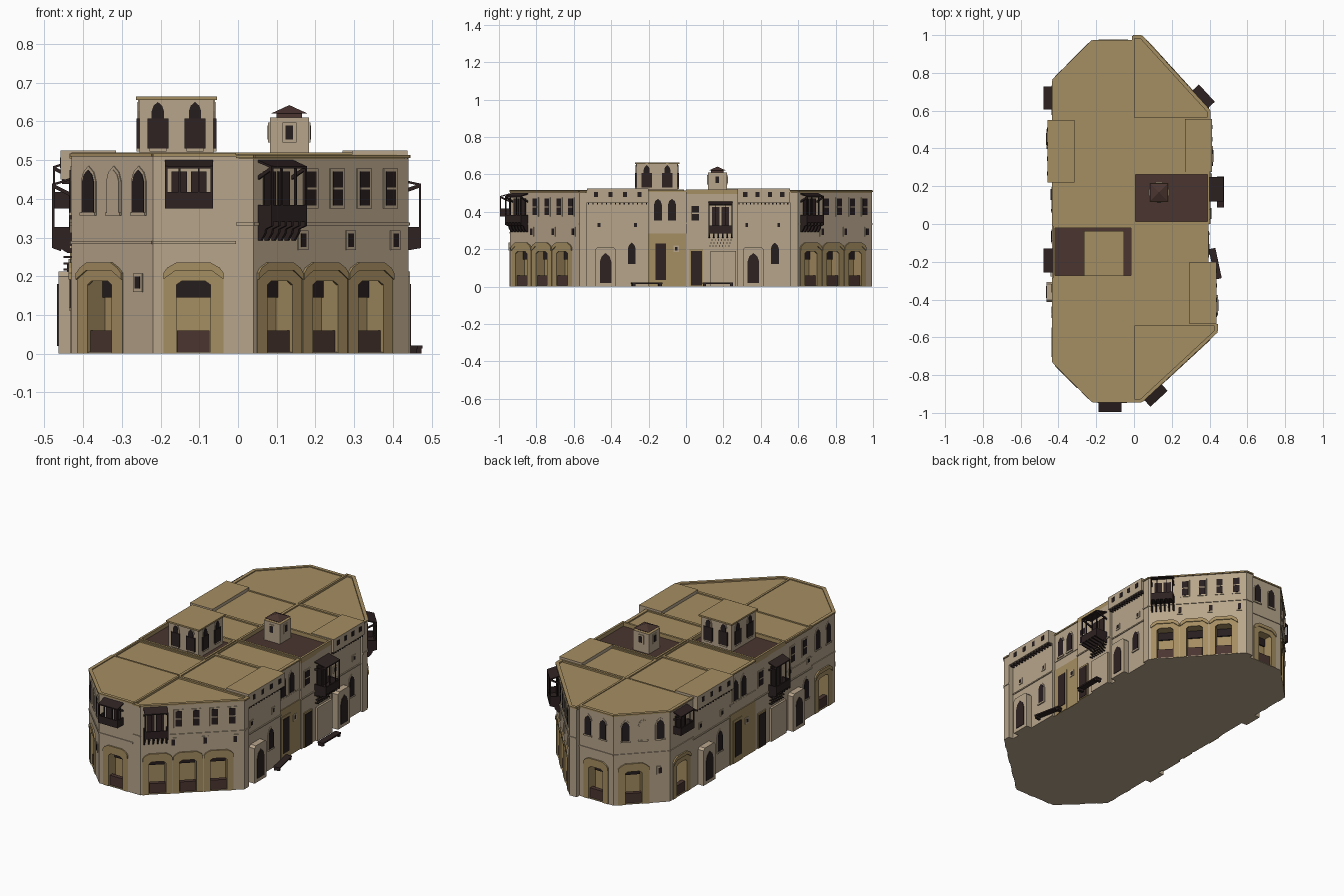
import bpy, bmesh, math
from mathutils import Matrix, Vector

if "Cube" in bpy.data.objects:
    bpy.data.objects.remove(bpy.data.objects["Cube"])

def srgb(r, g, b):
    return tuple(((c / 255 + 0.055) / 1.055) ** 2.4 for c in (r, g, b)) + (1,)

COL = {"wall_plaster": srgb(183, 165, 139), "ochre_plaster": srgb(165, 141, 97),
       "dark_wood": srgb(46, 34, 34), "brown_wood": srgb(74, 53, 48), "black_pane": srgb(38, 29, 31)}
MAT = {}
for n, c in COL.items():
    MAT[n] = bpy.data.materials.new(n)
    MAT[n].diffuse_color = c

# every repeated part type is collected in one mesh: part name -> colour
PART = {"cornice": "ochre_plaster", "wall_band": "wall_plaster", "shop_arch": "ochre_plaster",
        "shop_hood": "ochre_plaster", "shop_counter": "brown_wood", "shop_shadow": "black_pane",
        "window_frame": "wall_plaster", "window_pane": "black_pane", "roof_rim": "ochre_plaster",
        "window_shutter": "dark_wood", "balcony": "dark_wood", "balcony_canopy": "dark_wood",
        "portal": "wall_plaster", "door": "dark_wood", "ochre_front": "ochre_plaster",
        "overhang_corbel": "dark_wood", "bench": "dark_wood", "tower_roof": "ochre_plaster",
        "turret_roof": "brown_wood", "terrace_floor": "brown_wood", "blind_window": "wall_plaster",
        "overhang_wall": "wall_plaster"}
MESH = {}
I4 = Matrix.Identity(4)

def solid(part, M, pts, vec):
    """Extrude the polygon pts along vec, placed by M."""
    if part not in MESH:
        MESH[part] = bmesh.new()
    bm, v = MESH[part], Vector(vec)
    a = [bm.verts.new(M @ Vector(p)) for p in pts]
    b = [bm.verts.new(M @ (Vector(p) + v)) for p in pts]
    bm.faces.new(a)
    bm.faces.new(b[::-1])
    for i in range(len(a)):
        j = (i + 1) % len(a)
        bm.faces.new((a[i], b[i], b[j], a[j]))

def box(part, M, u0, u1, d0, d1, z0, z1):
    solid(part, M, [(u0, d0, z0), (u1, d0, z0), (u1, d1, z0), (u0, d1, z0)], (0, 0, z1 - z0))

def plate(part, M, prof, d0, d1):
    solid(part, M, [(u, d0, z) for u, z in prof], (0, d1 - d0, 0))

def frame(p0, p1):
    """Facade axes: u to the right seen from outside, d outward, z up."""
    u = (Vector(p1) - Vector(p0)).normalized()
    return Matrix(((u.x, u.y, 0, p0[0]), (u.y, -u.x, 0, p0[1]), (0, 0, 1, 0), (0, 0, 0, 1))), (Vector(p1) - Vector(p0)).length

def ogive(u, w, z0, z1):
    h, s = w / 2, z1 - w * 0.75
    m = s + 0.6 * (z1 - s)
    return [(u - h, z0), (u + h, z0), (u + h, s), (u + .7 * h, m), (u, z1), (u - .7 * h, m), (u - h, s)]

def pointed(M, u, w, z0, z1, part="window_pane"):
    plate("window_frame", M, ogive(u, w + .012, z0 - .004, z1 + .01), -.002, .003)
    plate(part, M, ogive(u, w, z0, z1), 0, .005)
    box("window_frame", M, u - w / 2 - .006, u + w / 2 + .006, 0, .007, z0 - .008, z0)

def window(M, u, w, z0, z1):
    box("window_frame", M, u - w / 2, u + w / 2, -.002, .004, z0, z1)
    box("window_pane", M, u - w / 2 + .008, u + w / 2 - .008, 0, .0055, z0 + .008, z1 - .008)
    if z1 - z0 > .07:
        box("window_frame", M, u - w / 2 + .009, u + w / 2 - .009, 0, .0065, (z0 + z1) / 2 - .003, (z0 + z1) / 2 + .003)

def shop(M, u, cutter, w=.156):
    h, o = w / 2, .044
    # recess cut in the building
    box(cutter, M, u - o, u + o, -.06, .02, .005, .19)
    inner = [(o, .178), (.03, .188), (-.03, .188), (-o, .178)]
    prof = [(-o, 0), (-h, 0), (-h, .205), (-.05, .23), (.05, .23), (h, .205), (h, 0), (o, 0)] + inner
    plate("shop_arch", M, [(u + a, z) for a, z in prof], -.003, .003)
    hood = [(-h, .192), (-h, .208), (-.068, .222), (-.045, .235), (.045, .235), (.068, .222), (h, .208), (h, .192), (.046, .215), (-.046, .215)]
    plate("shop_hood", M, [(u + a, z) for a, z in hood], 0, .008)
    box("shop_shadow", M, u - o, u + o, -.059, -.052, .145, .189)
    box("shop_counter", M, u - .042, u + .042, -.03, -.006, .005, .06)

def balcony(M, u0, u1, z0, top, dep=.05, brackets=.0):
    um = (u0 + u1) / 2
    box("balcony", M, u0, u1, 0, dep, z0, z0 + .008)
    box("balcony", M, u0, u1, dep - .006, dep, z0, z0 + .042)
    for a in (u0, u1 - .006):
        box("balcony", M, a, a + .006, 0, dep, z0, z0 + .042)
        box("balcony", M, a, a + .006, dep - .006, dep, z0, top - .02)
        solid("balcony", M, [(a, 0, top - .05), (a, 0, top - .04), (a, dep, top - .015), (a, dep, top - .025)], (.006, 0, 0))
    for a in (.3, .7):
        b = u0 + (u1 - u0) * a
        box("balcony", M, b - .002, b + .002, dep - .006, dep, z0 + .04, top - .02)
    solid("balcony_canopy", M, [(u0, 0, top), (u0, 0, top - .006), (u0, dep, top - .022), (u0, dep, top - .016)], (u1 - u0, 0, 0))
    # doors behind
    for a in (um - .025, um + .025):
        box("window_shutter", M, a - .02, a + .02, 0, .006, z0 + .008, top - .03)
    # brackets below
    n = 6
    for i in range(n if brackets else 0):
        a = u0 + (u1 - u0 - .007) * i / (n - 1)
        solid("balcony", M, [(a, 0, z0), (a, dep, z0), (a, dep, z0 - .012), (a, .028, z0 - .02),
                             (a, .026, z0 - .6 * brackets), (a, .01, z0 - brackets), (a, 0, z0 - brackets)], (.007, 0, 0))

def trims(M, L, band, top=.517):
    box("cornice", M, 0, L, -.014, .005, top - .008, top)
    box("wall_band", M, 0, L, -.004, .004, band - .004, band + .004)

def finish(name, bm, mats):
    me = bpy.data.meshes.new(name)
    bm.to_mesh(me)
    bm.free()
    ob = bpy.data.objects.new(name, me)
    bpy.context.collection.objects.link(ob)
    for m in mats:
        me.materials.append(MAT[m])
    return ob

def body(name, pts, h):
    bm = bmesh.new()
    f = bm.faces.new([bm.verts.new((x, y, 0)) for x, y in pts])
    r = bmesh.ops.extrude_face_region(bm, geom=[f])
    bmesh.ops.translate(bm, vec=(0, 0, h), verts=[v for v in r["geom"] if isinstance(v, bmesh.types.BMVert)])
    bmesh.ops.recalc_face_normals(bm, faces=bm.faces)
    for f in bm.faces:
        f.material_index = 1 if f.normal.z > .9 else 0   # roofs are ochre
    return finish(name, bm, ["wall_plaster", "ochre_plaster"])

def rect(x0, x1, y0, y1):
    return [(x0, y0), (x1, y0), (x1, y1), (x0, y1)]

def rim(x0, x1, y0, y1, z0, z1, t=.01):
    for a in (rect(x0, x1, y0, y0 + t), rect(x0, x1, y1 - t, y1), rect(x0, x0 + t, y0 + t, y1 - t), rect(x1 - t, x1, y0 + t, y1 - t)):
        solid("roof_rim", I4, [(x, y, z0) for x, y in a], (0, 0, z1 - z0))

# ---- corner buildings ----
CUT = {}
CUT["cut_fl"] = body("front_left_building", [(-.005, -.94), (-.005, -.52), (-.43, -.52), (-.43, -.73), (-.22, -.94)], .512)
CUT["cut_bl"] = body("back_left_building", [(-.005, .97), (-.22, .97), (-.43, .76), (-.43, .55), (-.005, .55)], .512)
CUT["cut_fr"] = body("front_right_building", [(-.005, -.94), (.04, -.94), (.44, -.57), (.44, -.53), (-.005, -.53)], .504)
CUT["cut_br"] = body("back_right_building", [(-.005, .995), (.04, .995), (.4, .6), (.4, .555), (-.005, .555)], .504)

for cut, pts in (("cut_fl", [(-.43, -.52), (-.43, -.73), (-.22, -.94), (-.005, -.94)]),
                 ("cut_bl", [(-.005, .97), (-.22, .97), (-.43, .76), (-.43, .55)])):
    # two-window side, chamfer, balcony side
    M, L = frame(pts[0], pts[1])
    trims(M, L, .287)
    shop(M, .105, cut)
    for u in (.055, .15):
        pointed(M, u, .04, .365, .475)
    M, L = frame(pts[1], pts[2])
    trims(M, L, .287)
    shop(M, .106, cut, .165)
    for u, p in ((.064, "window_pane"), (.156, "blind_window"), (.247, "window_pane")):
        pointed(M, u, .042, .365, .475, p)
    window(M, .245, .034, .16, .207)
    M, L = frame(pts[2], pts[3])
    trims(M, L, .287)
    shop(M, .105, cut)
    balcony(M, .032, .155, .375, .5, .055 if cut == "cut_fl" else .048)

for cut, a, b in (("cut_fr", (.04, -.94), (.44, -.57)), ("cut_br", (.4, .6), (.04, .995))):
    M, L = frame(a, b)
    trims(M, L, .335, .513)
    for u in (.09, .25, .41):
        shop(M, u, cut)
    for u in (.2, .293, .388, .48):
        window(M, u, .05, .375, .478)
    for u in (.172, .34, .497):
        window(M, u, .034, .268, .318)
    balcony(M, .016, .14, .342, .5, .052, .05)
for a, b in (((-.005, -.94), (.04, -.94)), ((.44, -.57), (.44, -.53)), ((.4, .555), (.4, .6)), ((.04, .995), (-.005, .995))):
    M, L = frame(a, b)
    trims(M, L, .335, .513)
# low inner rims of the right-hand corner roofs
for y0, y1 in ((-.94, -.53), (.555, .995)):
    box("roof_rim", I4, -.01, .002, y0, y1, .5, .516)
box("roof_rim", I4, 0, .43, -.54, -.528, .5, .513)
box("roof_rim", I4, 0, .395, .553, .565, .5, .513)

# ---- middle row: outlines and low roof rims ----
for name, x0, x1, y0, y1 in (("right_block_a", -.005, .41, -.53, -.2), ("right_block_b", -.005, .39, -.2, 0),
                             ("right_block_d", -.005, .385, .275, .555), ("left_block_a", -.43, -.005, .22, .55),
                             ("left_block_b", -.43, -.005, -.01, .22), ("left_block_d", -.43, -.005, -.52, -.285)):
    body(name, rect(x0, x1, y0, y1), .507)
    rim(x0, x1, y0, y1, .5, .514, .008)
body("right_terrace", rect(-.005, .4, 0, .275), .495)
body("left_terrace", rect(-.43, -.005, -.285, -.01), .495)

def block_a(p0, p1, door, niche, over=True):
    M, L = frame(p0, p1)
    box("wall_band", M, 0, L, -.004, .005, .272, .279)
    # portal with arched door, lancet window, small window
    plate("portal", M, [(door - .054, 0), (door + .054, 0), (door + .054, .2), (door + .042, .212), (door - .042, .212), (door - .054, .2)], -.003, .034)
    plate("door", M, ogive(door, .062, .02, .18), 0, .037)
    pointed(M, niche, .042, .12, .235)
    for u in (door - .035, niche + .02):
        window(M, u, .03, .312, .348)
    if over:
        # projecting parapet on corbels with square openings
        solid("overhang_wall", M, [(0, -.115, .505), (0, -.001, .505), (0, -.001, .45), (0, .028, .45), (0, .028, .525), (0, -.115, .525)], (L, 0, 0))
        for i in range(14):
            u = .006 + i * (L - .02) / 13
            box("overhang_corbel", M, u, u + .006, 0, .024, .438, .45)
        for i in range(4):
            u = L * (.15 + .235 * i)
            box("window_pane", M, u - .011, u + .011, .02, .03, .48, .507)
    else:
        trims(M, L, .335, .512)
        for u in (.06, .17):
            window(M, u, .05, .37, .47)

block_a((.41, -.53), (.41, -.2), .1, .24)
block_a((.385, .275), (.385, .555), .085, .2)
block_a((-.43, .55), (-.43, .22), .1, .24)
block_a((-.43, -.285), (-.43, -.52), .075, .185, False)

for p0, p1, q0, q1, dep in (((.39, -.2), (.39, 0), (.4, 0), (.4, .275), .073), ((-.43, .22), (-.43, -.01), (-.43, -.01), (-.43, -.285), .05)):
    # ochre-fronted house
    M, L = frame(p0, p1)
    trims(M, L, .34, .514)
    box("ochre_front", M, 0, L, -.003, .004, 0, .285)
    box("ochre_front", M, .025, .105, 0, .008, 0, .245)
    box("door", M, .036, .094, 0, .011, .035, .23)
    window(Matrix.Translation(M.to_3x3() @ Vector((0, .004, 0))) @ M, .148, .03, .185, .22)
    for u in (.05, .125):
        pointed(M, u, .042, .355, .47)
    # terrace house with hanging balcony
    M, L = frame(q0, q1)
    box("ochre_front", M, .02, .092, -.003, .006, 0, .2)
    box("door", M, .027, .085, 0, .009, .005, .19)
    window(M, .05, .056, .345, .44)
    box("wall_band", M, 0, L, -.004, .005, .283, .29)
    box("portal", M, .13, L - .008, -.003, .012, 0, .19)
    balcony(M, .12, .248, .285, .455, dep, .025)
    for i in range(7):
        for j in range(3):
            u = .125 + i * .017 + j * .006
            box("balcony", M, u, u + .005, 0, .02, .215 + .016 * j, .22 + .016 * j)

# terrace parapets and floors
for x0, x1, y0, y1 in ((-.005, .4, .0, .275), (-.43, -.005, -.285, -.01)):
    box("terrace_floor", I4, x0 + .012, x1 - .012, y0 + .012, y1 - .012, .49, .498)
    rim(x0, x1, y0, y1, .49, .52, .012)

# lookout tower with shuttered lancets, and small turret
T, S = rect(-.255, -.063, -.265, -.045), rect(.082, .183, .117, .218)
body("lookout_tower", T, .655)
box("tower_roof", I4, -.264, -.054, -.274, -.036, .655, .664)
body("turret", S, .61)
for i in range(4):
    M, L = frame(T[i], T[(i + 1) % 4])
    for s in (.25, .75):
        pointed(M, L * s, .032, .53, .65)
        box("window_shutter", M, L * s - .027, L * s + .027, 0, .007, .53, .607)
    M, L = frame(S[i], S[(i + 1) % 4])
    window(M, L / 2, .036, .545, .597)
bpy.ops.mesh.primitive_cone_add(vertices=4, radius1=.068, radius2=0, depth=.022, location=(.1325, .1675, .631), rotation=(0, 0, math.pi / 4))
bpy.context.object.name = "turret_cap"
bpy.context.object.data.materials.append(MAT["brown_wood"])
box("turret_roof", I4, .1, .165, .135, .2, .605, .622)

# street benches
for x, y, ang in ((.43, -.21, math.radians(102)), (.458, .17, math.pi / 2)):
    M = Matrix.Translation((x, y, 0)) @ Matrix.Rotation(ang, 4, "Z")
    box("bench", M, -.082, .082, -.018, .018, .013, .021)
    for u in (-.08, .064):
        box("bench", M, u, u + .016, -.016, .016, 0, .013)

# ---- write out collected parts; cut the shop recesses ----
for name, bm in MESH.items():
    bmesh.ops.recalc_face_normals(bm, faces=bm.faces)
    if name in CUT:
        for f in bm.faces:
            f.material_index = 1
        ob = finish(name, bm, ["wall_plaster", "ochre_plaster"])
        ob.hide_render = True
        ob.hide_set(True)
        mod = CUT[name].modifiers.new("shop_recesses", "BOOLEAN")
        mod.operation, mod.solver, mod.object = "DIFFERENCE", "EXACT", ob
    elif name == "overhang_wall":
        for f in bm.faces:
            f.material_index = 1 if f.normal.z > .9 else 0
        finish(name, bm, ["wall_plaster", "ochre_plaster"])
    else:
        finish(name, bm, [PART[name]])

for m in bpy.data.materials:
    if m.users and not m.is_grease_pencil:
        m.use_nodes = True
        m.node_tree.nodes["Principled BSDF"].inputs["Base Color"].default_value = m.diffuse_color
